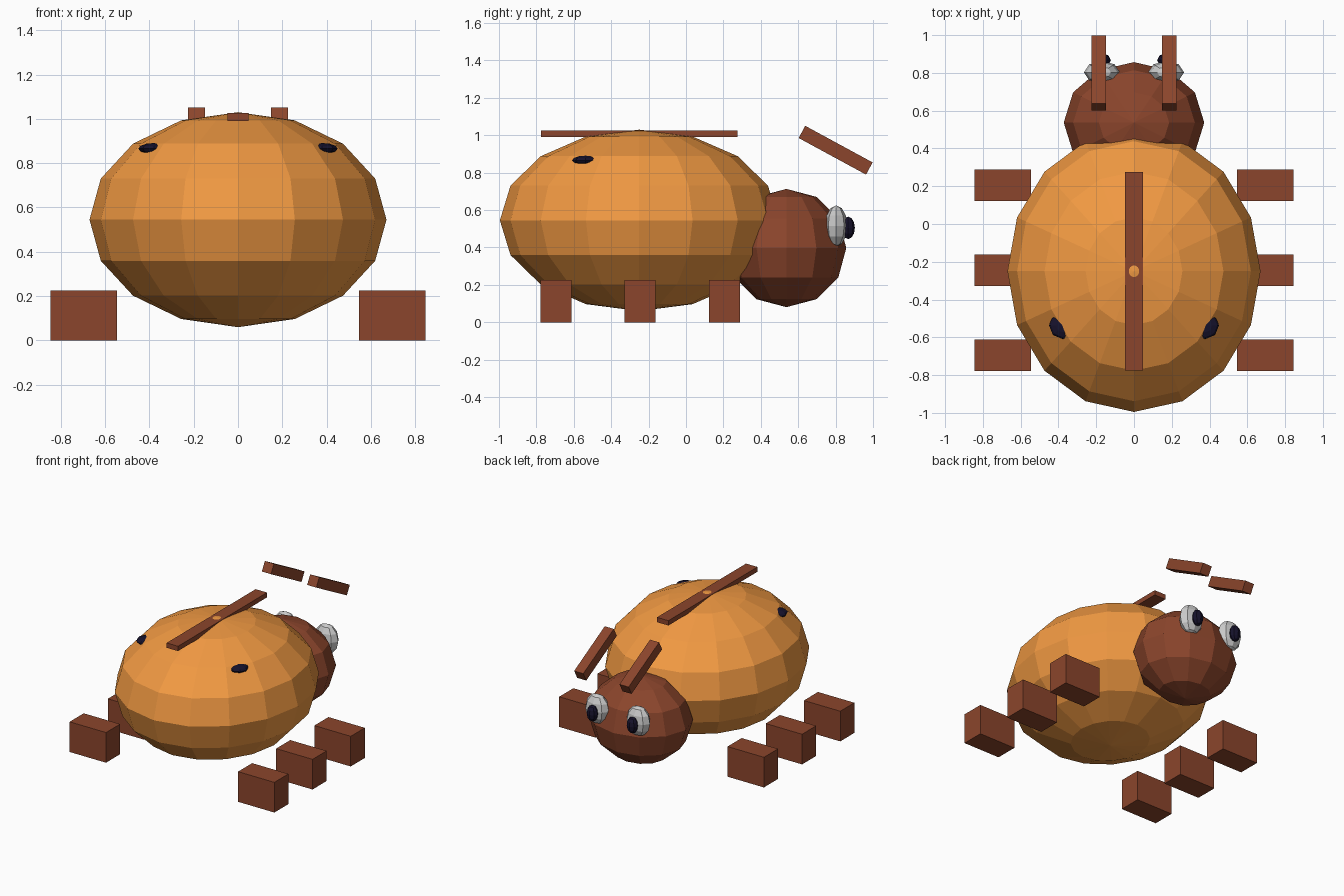
import bpy
from math import radians

if "Cube" in bpy.data.objects:
    bpy.data.objects.remove(bpy.data.objects["Cube"])


def material(name, rgb):
    m = bpy.data.materials.new(name)
    m.diffuse_color = (*rgb, 1)
    m.use_nodes = True
    m.node_tree.nodes["Principled BSDF"].inputs["Base Color"].default_value = m.diffuse_color
    return m


ORANGE = material("orange", (0.88, 0.32, 0.055))
BROWN = material("brown", (0.26, 0.06, 0.025))
BLACK = material("black", (0.008, 0.006, 0.025))


def finish(name, mat):
    ob = bpy.context.object
    ob.name = name
    if mat:
        ob.data.materials.append(mat)
    return ob


def ball(name, loc, radii, segments, rings, mat=None):
    bpy.ops.mesh.primitive_uv_sphere_add(segments=segments, ring_count=rings,
                                         radius=1, location=loc)
    bpy.context.object.scale = radii
    return finish(name, mat)


def box(name, loc, size, mat, tilt=0):
    bpy.ops.mesh.primitive_cube_add(size=1, location=loc,
                                    rotation=(radians(tilt), 0, 0))
    bpy.context.object.scale = size
    return finish(name, mat)


# Shell, head and the seam along the back
ball("shell", (0, -0.25, 0.545), (0.67, 0.745, 0.485), 16, 8, ORANGE)
ball("head", (0, 0.537, 0.397), (0.372, 0.32, 0.316), 12, 6, BROWN)
box("seam", (0, -0.25, 1.008), (0.094, 1.05, 0.036), BROWN)

for side, s in (("left", -1), ("right", 1)):
    # Eyes and pupils
    ball(f"{side}_eye", (s * 0.17, 0.803, 0.515), (0.095, 0.06, 0.11), 8, 6)
    ball(f"{side}_pupil", (s * 0.165, 0.867, 0.505), (0.042, 0.036, 0.06), 8, 6, BLACK)
    # Antennae float above the head, sloping down outward
    box(f"{side}_antenna", (s * 0.187, 0.80, 0.92), (0.075, 0.41, 0.074), BROWN, -28.5)
    # Spot mostly sunk into the shell
    ball(f"{side}_spot", (s * 0.378, -0.537, 0.866), (0.072, 0.072, 0.025), 8, 6, BLACK)
    # Three block feet
    for part, y in (("front", -0.695), ("middle", -0.245), ("back", 0.205)):
        box(f"{side}_{part}_leg", (s * 0.695, y, 0.1125), (0.3, 0.166, 0.225), BROWN)
